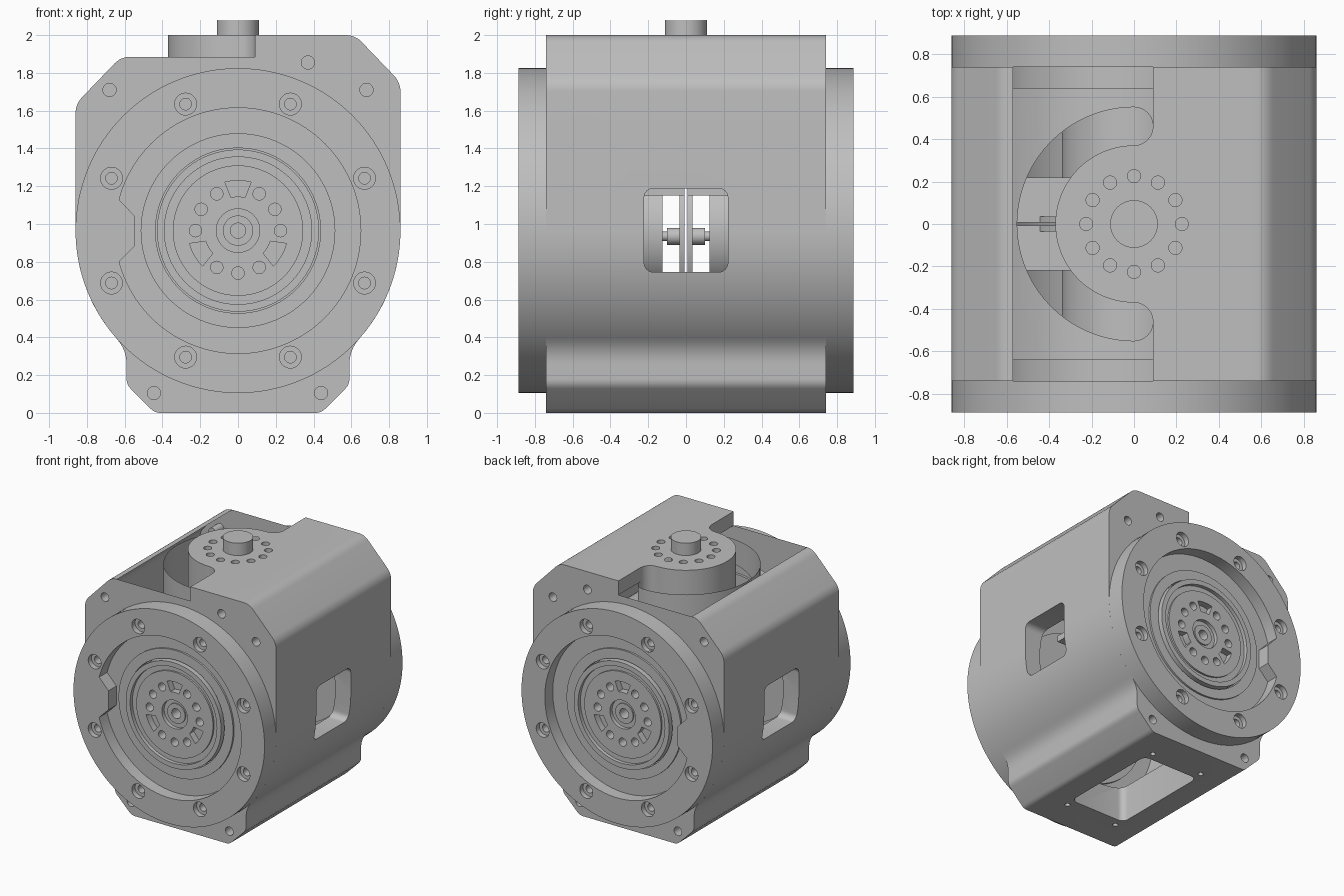
import bpy, bmesh, math
from mathutils import Vector

old = bpy.data.objects.get("Cube")
if old:
    bpy.data.objects.remove(old, do_unlink=True)

AXIS_Z = 0.965   # height of the main bore
grey = bpy.data.materials.new("satin grey")
grey.use_nodes = True
COLOUR = (0.52, 0.52, 0.52, 1)
grey.diffuse_color = COLOUR
grey.node_tree.nodes["Principled BSDF"].inputs["Base Color"].default_value = COLOUR


def finish(bm, name):
    bmesh.ops.recalc_face_normals(bm, faces=bm.faces)
    mesh = bpy.data.meshes.new(name)
    bm.to_mesh(mesh)
    bm.free()
    mesh.materials.append(grey)
    obj = bpy.data.objects.new(name, mesh)
    bpy.context.collection.objects.link(obj)
    return obj


def prism(name, points, lo, hi, axis):
    """Extrude a 2D outline along an axis."""
    place = {"x": lambda u, v: (lo, u, v), "y": lambda u, v: (u, lo, v),
             "z": lambda u, v: (u, v, lo)}[axis]
    bm = bmesh.new()
    face = bm.faces.new([bm.verts.new(place(u, v)) for u, v in points])
    ext = bmesh.ops.extrude_face_region(bm, geom=[face])
    shift = Vector([hi - lo if a == axis else 0 for a in "xyz"])
    verts = [g for g in ext["geom"] if isinstance(g, bmesh.types.BMVert)]
    bmesh.ops.translate(bm, verts=verts, vec=shift)
    return finish(bm, name)


def arc(cx, cy, r, a, b, n):
    return [(cx + r * math.cos(math.radians(a + (b - a) * i / n)),
             cy + r * math.sin(math.radians(a + (b - a) * i / n))) for i in range(n + 1)]


def cylinder(name, cx, cy, r, lo, hi, axis, n=32):
    return prism(name, arc(cx, cy, r, 0, 360, n)[:-1], lo, hi, axis)


def rounded(p, q, r, size, n=6):
    """Soften corner q between p and r."""
    p, q, r = Vector(p), Vector(q), Vector(r)
    a, b = q + (p - q).normalized() * size, q + (r - q).normalized() * size
    return [tuple(a.lerp(q, i / n).lerp(q.lerp(b, i / n), i / n)) for i in range(n + 1)]


def box(x0, x1, y0, y1):
    return [(x0, y0), (x1, y0), (x1, y1), (x0, y1)]


def round_box(cx, cy, w, h, r):
    out = []
    for k, (sx, sy) in enumerate([(1, 1), (-1, 1), (-1, -1), (1, -1)]):
        out += arc(cx + sx * (w - r), cy + sy * (h - r), r, 90 * k, 90 * k + 90, 6)
    return out


def lathe(name, profile, side, n=128):
    """Revolve (radius, y) points about the bore axis."""
    bm = bmesh.new()
    verts = [bm.verts.new((r, side * y, 0)) for r, y in profile]
    edges = [bm.edges.new(pair) for pair in zip(verts, verts[1:])]
    bmesh.ops.spin(bm, geom=verts + edges, cent=(0, 0, 0), axis=(0, 1, 0),
                   angle=math.tau, steps=n)
    bmesh.ops.remove_doubles(bm, verts=bm.verts, dist=0.0001)
    bmesh.ops.translate(bm, verts=bm.verts, vec=(0, 0, AXIS_Z))
    return finish(bm, name)


def combine(obj, steps):
    """Apply booleans in order and discard the helpers."""
    for op, helper in steps:
        helper.hide_render = True
        mod = obj.modifiers.new("boolean", "BOOLEAN")
        mod.operation, mod.object, mod.solver = op, helper, "EXACT"
    dg = bpy.context.evaluated_depsgraph_get()
    mesh = bpy.data.meshes.new_from_object(obj.evaluated_get(dg))
    obj.modifiers.clear()
    obj.data = mesh
    for _, helper in steps:
        bpy.data.objects.remove(helper, do_unlink=True)


def smooth(obj):
    bpy.ops.object.select_all(action="DESELECT")
    obj.select_set(True)
    bpy.context.view_layer.objects.active = obj
    bpy.ops.object.shade_smooth_by_angle(angle=math.radians(30))


# Housing outline: stepped top, chamfered shoulders, round belly, narrow foot
def half_outline(top):
    pts = rounded((0.2, top), (0.62, top), (0.86, top - 0.25), 0.05)
    pts += rounded((0.62, top), (0.86, top - 0.25), (0.86, 1), 0.05)
    belly = arc(0, AXIS_Z, 0.86, 0, -41, 28)
    pts += belly
    pts += rounded(belly[-1], (0.59, 0.332), (0.59, 0.15), 0.075)
    pts += rounded((0.59, 0.3), (0.59, 0.15), (0.44, 0), 0.03)
    pts += rounded((0.59, 0.15), (0.44, 0), (0, 0), 0.03)
    return pts


right = half_outline(2.0)
left = [(-x, z) for x, z in reversed(half_outline(1.885))]
housing = prism("housing", [(0.09, 2.0)] + right + left + [(0.09, 1.885)], -0.74, 0.74, "y")

CUT, ADD = "DIFFERENCE", "UNION"
slot = arc(0, 0, 0.55, 90, 270, 40) + arc(0, -0.46, 0.09, -90, 90, 12)[1:-1]
slot += arc(0, 0, 0.37, 270, 90, 40) + arc(0, 0.46, 0.09, -90, 90, 12)[1:-1]
steps = [
    (ADD, cylinder("top_boss", 0, 0, 0.37, 1.75, 2.0, "z", 80)),
    (ADD, prism("boss_flare", box(0, 0.2, -0.45, 0.45), 1.75, 2.0, "z")),
    (CUT, cylinder("cavity", 0, AXIS_Z, 0.72, -0.64, 0.64, "y", 96)),
    (CUT, cylinder("bore", 0, AXIS_Z, 0.6, -0.9, 0.9, "y", 96)),
    (CUT, prism("cable_slot", slot, 1.3, 2.1, "z")),
    (CUT, prism("side_windows", round_box(0, 0.967, 0.222, 0.222, 0.05), -1, 1, "x")),
    (CUT, prism("bottom_window", round_box(0, 0, 0.25, 0.42, 0.05), -0.1, 0.5, "z")),
    (CUT, cylinder("top_hole", 0, 0, 0.112, 1.5, 2.1, "z", 48)),
]
for x, y in arc(0, 0, 0.225, 0, 330, 11):
    steps.append((CUT, cylinder("boss_hole", x, y, 0.031, 1.88, 2.1, "z", 20)))
for x in (-0.23, 0.23):
    for y in (-0.49, 0.49):
        steps.append((CUT, cylinder("foot_hole", x, y, 0.02, -0.1, 0.1, "z", 16)))
for x, z in [(-0.68, 1.71), (0.68, 1.71), (0.37, 1.855), (-0.445, 0.105), (0.44, 0.105)]:
    for s in (-1, 1):
        steps.append((CUT, cylinder("face_hole", x, z, 0.035, s * 0.64, s * 0.9, "y", 20)))
combine(housing, steps)
smooth(housing)

# Flange with stepped recess, gap ring, drive disc and hub
FLANGE = [(0, 0.62), (0.6, 0.62), (0.6, 0.74), (0.86, 0.74), (0.86, 0.887), (0.65, 0.887),
          (0.65, 0.785), (0.515, 0.785), (0.515, 0.8), (0.437, 0.8), (0.437, 0.73),
          (0.429, 0.73), (0.429, 0.83), (0.39, 0.83), (0.39, 0.8), (0.345, 0.8),
          (0.345, 0.815), (0.115, 0.815), (0.115, 0.785), (0.08, 0.785), (0.08, 0.795),
          (0.04, 0.795), (0.04, 0.7), (0, 0.7)]
TAB = [(-0.7, 1.13), (-0.63, 1.13), (-0.545, 1.04), (-0.545, 0.885), (-0.63, 0.8), (-0.7, 0.8)]

for side, label in ((-1, "front"), (1, "back")):
    flange = lathe(label + "_flange", FLANGE, side)
    steps = [(ADD, prism("tab", TAB, side * 0.76, side * 0.887, "y"))]
    for x, z in arc(0, AXIS_Z, 0.725, 22.5, 337.5, 7):
        steps.append((CUT, cylinder("counterbore", x, z, 0.058, side * 0.845, side * 0.95, "y", 28)))
        steps.append((CUT, cylinder("bolt_hole", x, z, 0.031, side * 0.765, side * 0.95, "y", 20)))
    # Twelve stations on the drive disc: nine holes and three curved pockets
    for k in range(12):
        a = 30 * k
        if k in (3, 7, 11):
            pocket = arc(0, AXIS_Z, 0.265, a - 15, a + 15, 8) + arc(0, AXIS_Z, 0.18, a + 12, a - 12, 8)
            helper = prism("pocket", pocket, side * 0.76, side * 0.9, "y")
        else:
            x, z = arc(0, AXIS_Z, 0.225, a, a, 1)[0]
            helper = cylinder("disc_hole", x, z, 0.033, side * 0.74, side * 0.9, "y", 20)
        steps.append((CUT, helper))
    combine(flange, steps)
    smooth(flange)

    # Inner drive unit, its rear shaft and the half of the centre plate beside it
    for part, r, lo, hi in (("drive_unit", 0.34, 0.125, 0.62), ("shaft", 0.025, 0.03, 0.125),
                            ("shaft_collar", 0.045, 0.03, 0.1), ("centre_plate", 0.5, 0.008, 0.035)):
        smooth(cylinder(label + "_" + part, 0, AXIS_Z - 0.03 * (r < 0.1), r,
                        side * lo, side * hi, "y", 64))
    # Half of the split shelf below the top boss
    prism(label + "_shelf", box(-0.55, 0.55, side * 0.008, side * 0.22), 1.15, 1.2, "z")
